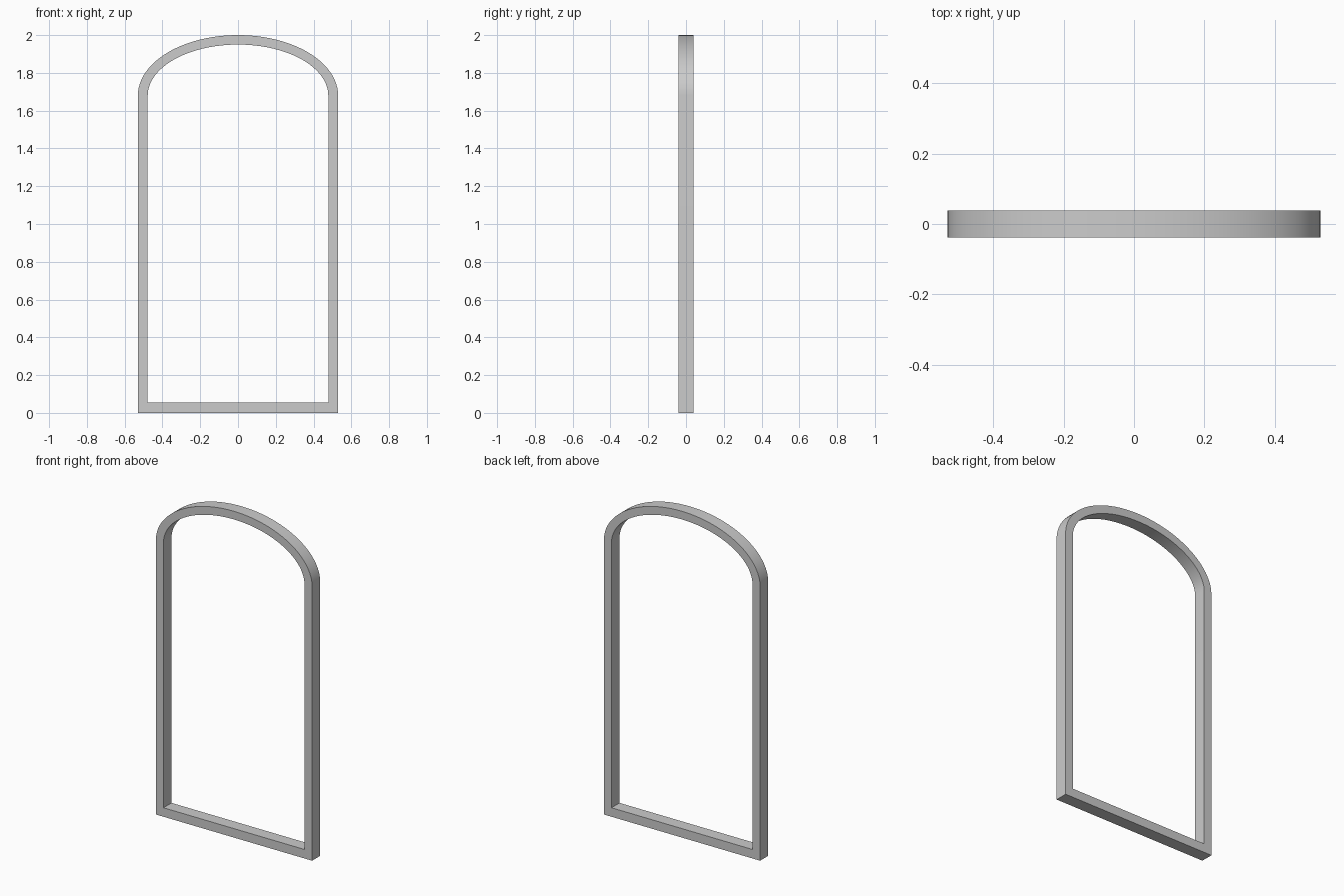
import bpy, bmesh, math

if "Cube" in bpy.data.objects:
    bpy.data.objects.remove(bpy.data.objects["Cube"])

SPRING = 1.68      # height where the arch begins
HALF_DEPTH = 0.039
SEGMENTS = 48


def arched_loop(half_width, bottom, top):
    """Closed outline: two bottom corners and a half-ellipse head."""
    pts = [(-half_width, bottom), (half_width, bottom)]
    for i in range(SEGMENTS + 1):
        a = math.pi * i / SEGMENTS
        pts.append((half_width * math.cos(a), SPRING + (top - SPRING) * math.sin(a)))
    return pts


outer = arched_loop(0.53, 0.0, 2.0)
inner = arched_loop(0.478, 0.055, 1.95)

# Arched frame: front and back outlines joined into one closed ring
bm = bmesh.new()
loops = [[bm.verts.new((x, y, z)) for x, z in pts]
         for pts, y in ((outer, -HALF_DEPTH), (inner, -HALF_DEPTH),
                        (inner, HALF_DEPTH), (outer, HALF_DEPTH))]
n = len(outer)
for k in range(4):
    a, b = loops[k], loops[(k + 1) % 4]
    for i in range(n):
        j = (i + 1) % n
        bm.faces.new((a[i], a[j], b[j], b[i]))
bmesh.ops.recalc_face_normals(bm, faces=bm.faces)

mesh = bpy.data.meshes.new("arched_frame")
bm.to_mesh(mesh)
bm.free()
frame = bpy.data.objects.new("arched_frame", mesh)
bpy.context.collection.objects.link(frame)

# Smooth arch, crisp frame edges
bpy.context.view_layer.objects.active = frame
frame.select_set(True)
bpy.ops.object.shade_smooth_by_angle(angle=math.radians(30))
